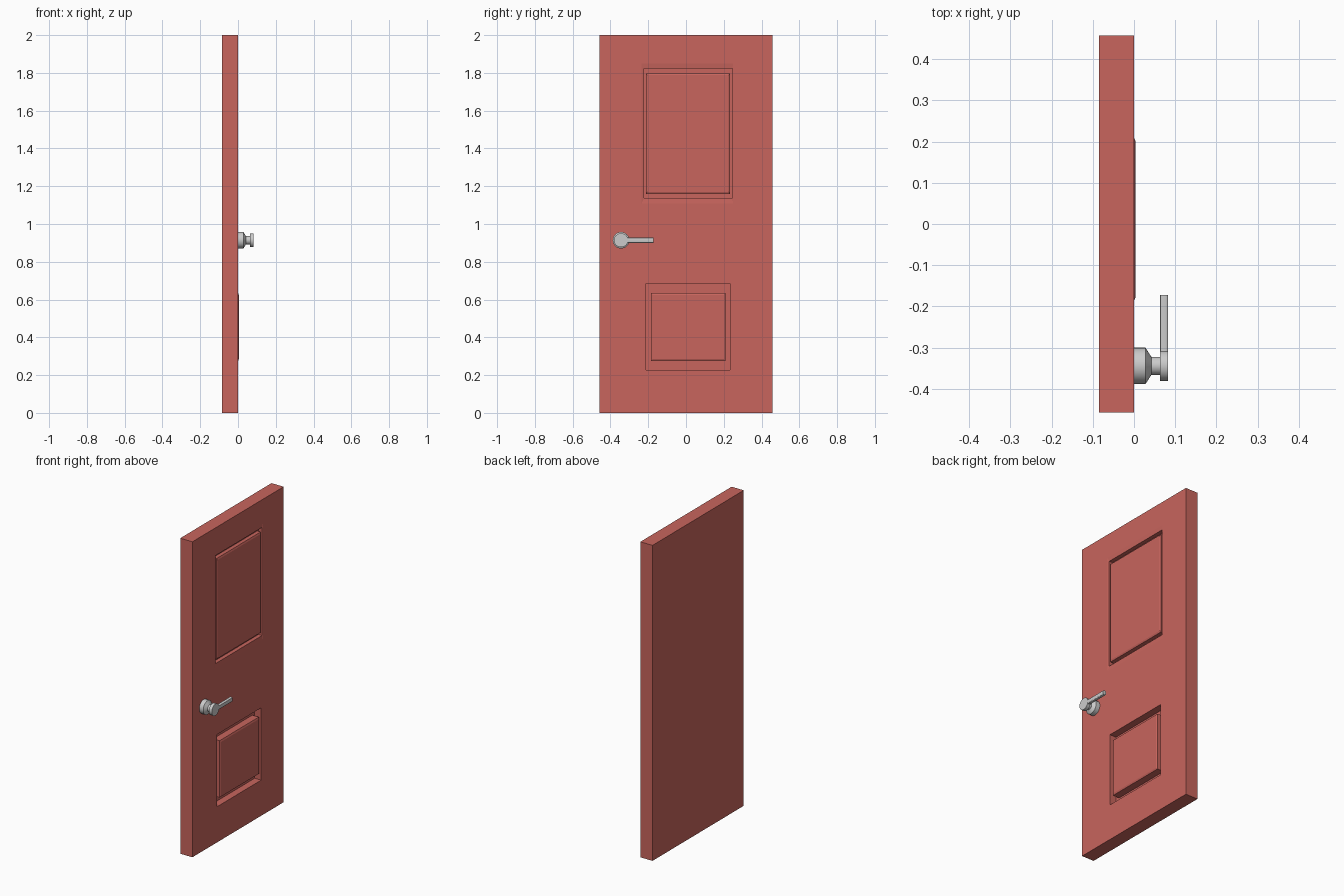
import bpy, bmesh, math
from mathutils import Matrix, Vector

if "Cube" in bpy.data.objects:
    bpy.data.objects.remove(bpy.data.objects["Cube"])

W, H, T = 0.457, 2.0, 0.085          # half width, height, thickness
COLS = (-W, -0.235, 0.25, W)
ROWS = (0, 0.225, 0.685, 1.108, 1.85, H)

# nested rectangles of each panel: (y0, y1, z0, z1, x)
LOWER = [(-0.235, 0.25, 0.225, 0.685, 0), (-0.212, 0.232, 0.226, 0.684, 0),
         (-0.212, 0.232, 0.226, 0.684, -0.045), (-0.185, 0.208, 0.275, 0.635, -0.045),
         (-0.185, 0.208, 0.275, 0.635, 0), (-0.177, 0.2, 0.285, 0.625, 0.004)]
UPPER = [(-0.235, 0.25, 1.108, 1.85, 0), (-0.222, 0.245, 1.137, 1.822, -0.003),
         (-0.222, 0.245, 1.137, 1.822, -0.028), (-0.212, 0.233, 1.16, 1.798, -0.028),
         (-0.212, 0.233, 1.16, 1.798, -0.004), (-0.205, 0.226, 1.17, 1.788, 0)]


def finish(bm, name):
    bmesh.ops.remove_doubles(bm, verts=bm.verts[:], dist=1e-5)
    bmesh.ops.recalc_face_normals(bm, faces=bm.faces[:])
    me = bpy.data.meshes.new(name)
    bm.to_mesh(me)
    bm.free()
    ob = bpy.data.objects.new(name, me)
    bpy.context.collection.objects.link(ob)
    return ob


def face(bm, pts):
    return bm.faces.new([bm.verts.new(p) for p in pts])


def corners(r):
    y0, y1, z0, z1, x = r
    return [(x, y0, z0), (x, y1, z0), (x, y1, z1), (x, y0, z1)]


# door slab: plain back and edges, panelled face on +x
bm = bmesh.new()
for j in range(5):
    for i in range(3):
        c = corners((COLS[i], COLS[i + 1], ROWS[j], ROWS[j + 1], 0))
        if not (i == 1 and j in (1, 3)):
            face(bm, c)
        face(bm, [(-T, y, z) for _, y, z in reversed(c)])
for s in (-W, W):
    for a, b in zip(ROWS, ROWS[1:]):
        face(bm, [(-T, s, a), (0, s, a), (0, s, b), (-T, s, b)])
for z in (0, H):
    for a, b in zip(COLS, COLS[1:]):
        face(bm, [(-T, a, z), (0, a, z), (0, b, z), (-T, b, z)])
# moulded panels
for rings in (LOWER, UPPER):
    for r, q in zip(rings, rings[1:]):
        a, b = corners(r), corners(q)
        for k in range(4):
            n = (k + 1) % 4
            face(bm, [a[k], a[n], b[n], b[k]])
    face(bm, corners(rings[-1]))
door = finish(bm, "door_panel")
red = bpy.data.materials.new("door_red")
red.diffuse_color = (0.58, 0.13, 0.11, 1)
red.use_nodes = True
red.node_tree.nodes["Principled BSDF"].inputs["Base Color"].default_value = red.diffuse_color
door.data.materials.append(red)

# turned rosette, neck and hub
HY, HZ = -0.344, 0.914
bm = bmesh.new()
prof = [(0, 0), (0, 0.044), (0.028, 0.044), (0.042, 0.022), (0.063, 0.022),
        (0.063, 0.037), (0.083, 0.037), (0.083, 0)]
vs = [bm.verts.new((x, HY + r, HZ)) for x, r in prof]
es = [bm.edges.new(p) for p in zip(vs, vs[1:])]
bmesh.ops.spin(bm, geom=vs + es, cent=(0, HY, HZ), axis=(1, 0, 0),
               angle=math.tau, steps=32, use_duplicate=False)
knob = finish(bm, "handle_rosette")

# lever bar
bm = bmesh.new()
y0, y1 = HY + 0.03, -0.172
bmesh.ops.create_cube(bm, size=1, matrix=Matrix.Translation((0.073, (y0 + y1) / 2, HZ))
                      @ Matrix.Diagonal((0.0196, y1 - y0, 0.027, 1)))
long_edges = [e for e in bm.edges if abs((e.verts[0].co - e.verts[1].co).y) > 0.05]
bmesh.ops.bevel(bm, geom=long_edges, offset=0.005, segments=3, profile=0.5, affect='EDGES')
lever = finish(bm, "handle_lever")

for ob in (knob, lever):
    bpy.ops.object.select_all(action='DESELECT')
    ob.select_set(True)
    bpy.context.view_layer.objects.active = ob
    bpy.ops.object.shade_smooth_by_angle(angle=math.radians(30))
